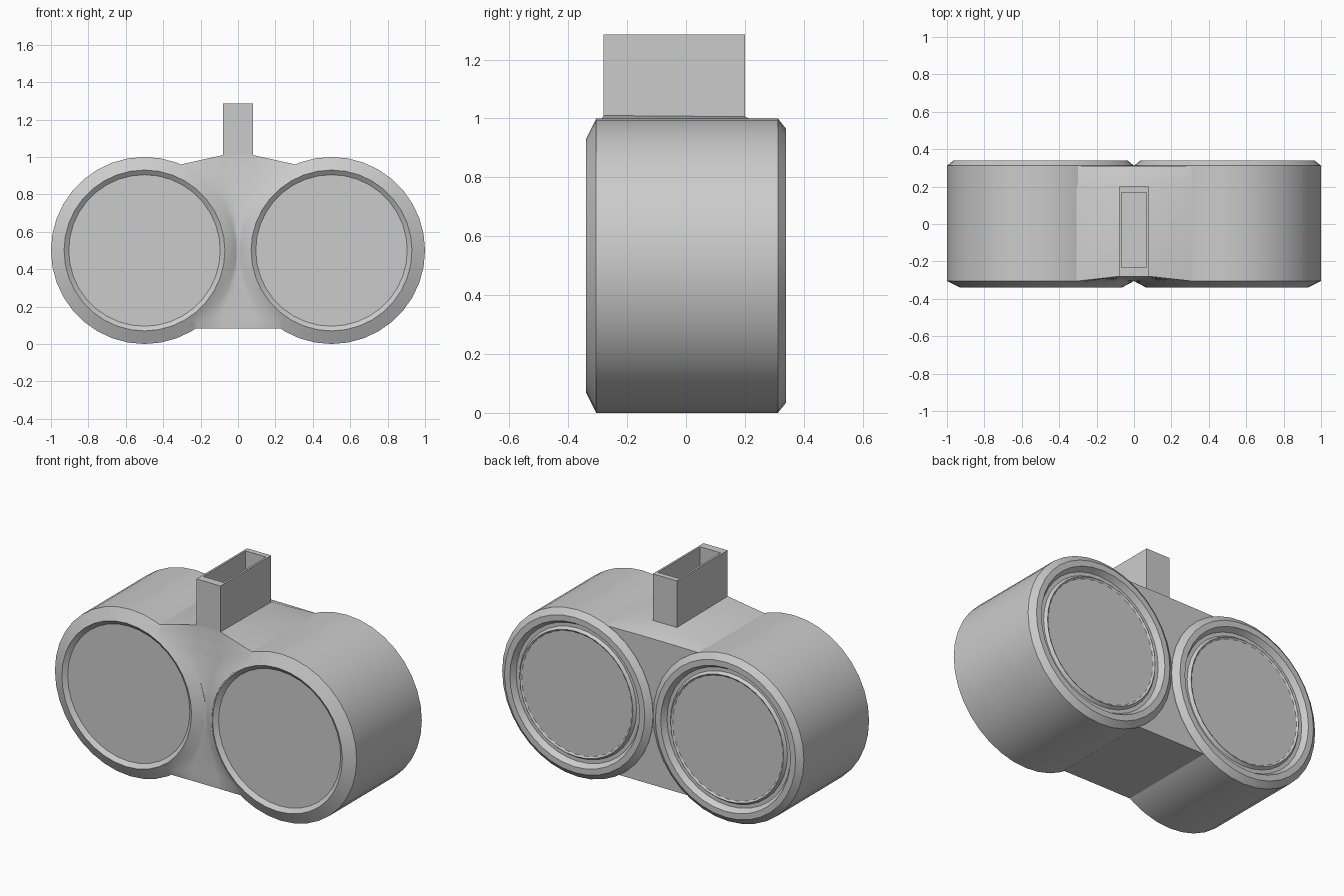
import bpy, bmesh, math

if "Cube" in bpy.data.objects:
    bpy.data.objects.remove(bpy.data.objects["Cube"])


def finish(name, bm, angle=30):
    bmesh.ops.remove_doubles(bm, verts=bm.verts, dist=1e-5)
    bmesh.ops.recalc_face_normals(bm, faces=bm.faces)
    mesh = bpy.data.meshes.new(name)
    bm.to_mesh(mesh)
    bm.free()
    ob = bpy.data.objects.new(name, mesh)
    bpy.context.collection.objects.link(ob)
    bpy.ops.object.select_all(action='DESELECT')
    bpy.context.view_layer.objects.active = ob
    ob.select_set(True)
    bpy.ops.object.shade_smooth_by_angle(angle=math.radians(angle))
    return ob


def lathe_y(name, profile, cx, cz, sides=36):
    """Closed turned shape around the y axis from (radius, y) points."""
    bm = bmesh.new()
    rings = []
    for r, y in profile:
        rings.append([bm.verts.new((cx + r * math.sin(2 * math.pi * i / sides), y,
                                    cz + r * math.cos(2 * math.pi * i / sides)))
                      for i in range(sides)])
    for a, b in zip(rings, rings[1:]):
        for i in range(sides):
            j = (i + 1) % sides
            bm.faces.new((a[i], a[j], b[j], b[i]))
    bm.faces.new(rings[0])
    bm.faces.new(rings[-1])
    return finish(name, bm)


# Two barrels: shallow front lens, grooved eyepiece at the back
barrel = [(.405, -.32), (.43, -.34), (.5, -.305), (.5, .312), (.465, .34),
          (.43, .34), (.41, .308), (.388, .308), (.375, .325), (.365, .318)]
for side, x in (("left", -.5), ("right", .5)):
    lathe_y(side + "_barrel", barrel, x, .5)

# Bridge: fills between the barrels and blends onto their front bevels
bm = bmesh.new()
N, BACK = 24, .31
front, back = [], []
for i in range(N + 1):
    a = math.radians(238.8 + (111 - 238.8) * i / N)
    c, s = math.cos(a), math.sin(a)
    xi, zi = .5 + .436 * c, .5 + .436 * s      # on the rim
    xo, zo = .5 + .488 * c, .5 + .488 * s      # near the bevel's foot
    m = min(.08, xo * .6)
    last = i == N
    sink = .005 if i in (0, N) else 0
    zf = 1.01 if last else zo
    ym = -.306 + .026 * max(0, (i / N - .5) * 2)
    right = [(m, ym, zf), (xo, -.312 + sink, zo), (xi, -.339 + sink, zi)]
    left = [(-x, y, z) for x, y, z in reversed(right)]
    front.append([bm.verts.new(p) for p in left + right])
    back.append([bm.verts.new((p[0], BACK, .958 if last and abs(p[0]) < .1 else p[2]))
                 for p in left + right])
mid = [bm.verts.new((v.co.x, .2, 1.006 if k in (2, 3) else v.co.z))
       for k, v in enumerate(front[-1])]
for i in range(N):
    for rows in (front, back):
        for k in range(5):
            bm.faces.new((rows[i][k], rows[i][k + 1], rows[i + 1][k + 1], rows[i + 1][k]))
    for k in (0, 5):
        ring = [front[i][k], back[i][k], back[i + 1][k], front[i + 1][k]]
        if i == N - 1:
            ring.insert(3, mid[k])
        bm.faces.new(ring)
for a, b in ((front[0], back[0]), (front[-1], mid), (mid, back[-1])):
    for k in range(5):
        bm.faces.new((a[k], a[k + 1], b[k + 1], b[k]))
finish("bridge", bm, 40)

# Hollow mounting post on top of the bridge
bm = bmesh.new()


def rect(x, y0, y1, z):
    return [bm.verts.new(p) for p in ((-x, y0, z), (x, y0, z), (x, y1, z), (-x, y1, z))]


loops = [rect(.08, -.28, .2, .99), rect(.08, -.28, .2, 1.285),
         rect(.068, -.232, .168, 1.285), rect(.068, -.232, .168, 1.02)]
for a, b in zip(loops, loops[1:]):
    for i in range(4):
        j = (i + 1) % 4
        bm.faces.new((a[i], a[j], b[j], b[i]))
bm.faces.new(loops[0])
bm.faces.new(loops[-1])
finish("mounting_post", bm)
